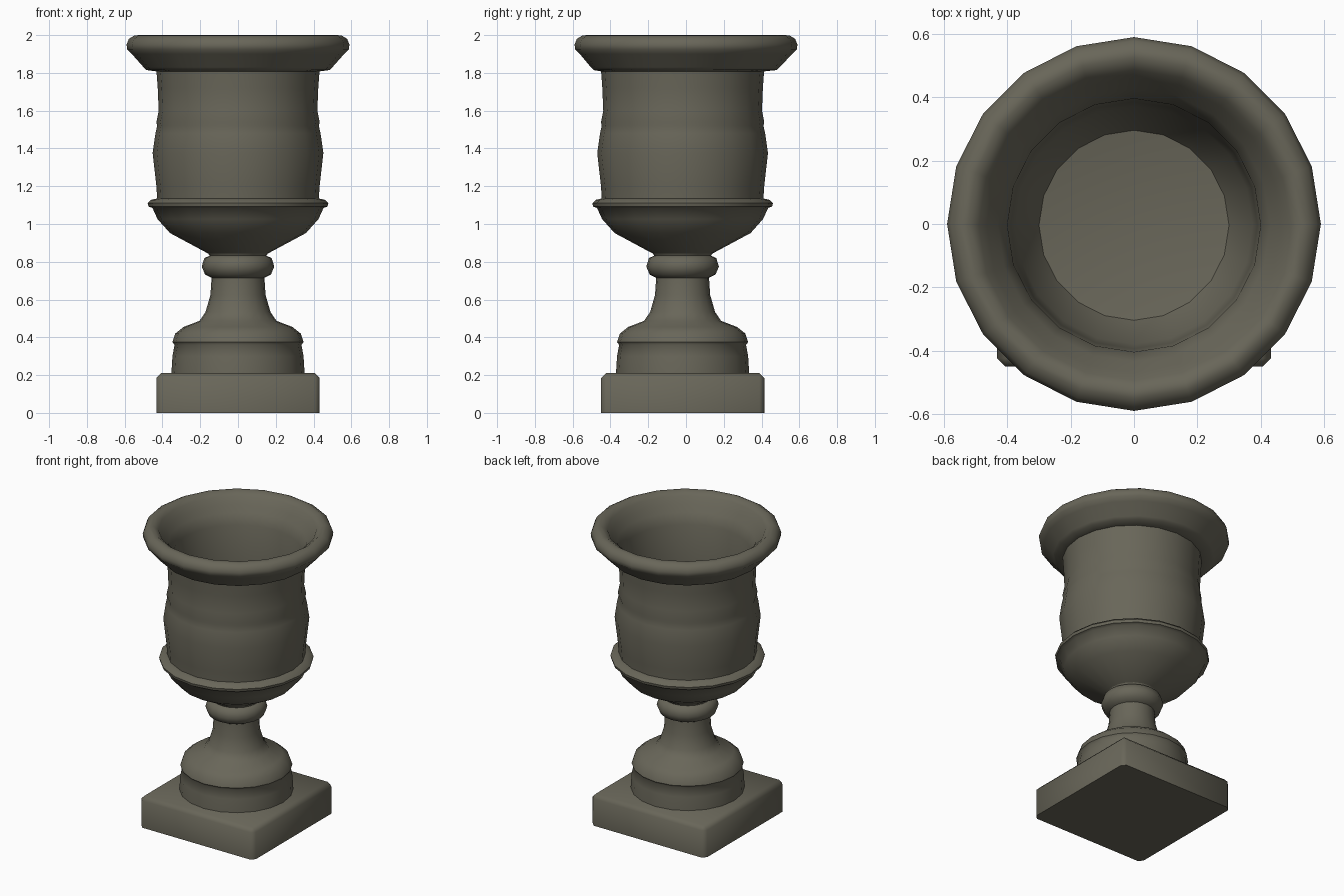
import bpy, bmesh, math

if "Cube" in bpy.data.objects:
    bpy.data.objects.remove(bpy.data.objects["Cube"])

stone = bpy.data.materials.new("weathered stone")
stone.diffuse_color = (0.14, 0.133, 0.10, 1)
stone.use_nodes = True
stone.node_tree.nodes["Principled BSDF"].inputs["Base Color"].default_value = stone.diffuse_color
SIDES = 20
BODY_Y = -0.018   # body and foot sit slightly forward of the rim


def finish(name, bm, angle):
    bmesh.ops.recalc_face_normals(bm, faces=bm.faces[:])
    mesh = bpy.data.meshes.new(name)
    bm.to_mesh(mesh)
    bm.free()
    mesh.materials.append(stone)
    ob = bpy.data.objects.new(name, mesh)
    bpy.context.collection.objects.link(ob)
    bpy.ops.object.select_all(action='DESELECT')
    ob.select_set(True)
    bpy.context.view_layer.objects.active = ob
    bpy.ops.object.shade_smooth_by_angle(angle=math.radians(angle))
    return ob


def lathe(name, profile, angle=50):
    """Turn a profile of (radius, z, y offset) around the z axis."""
    bm = bmesh.new()
    rings = []
    for r, z, oy in profile:
        if r == 0:
            rings.append([bm.verts.new((0, oy, z))] * SIDES)
        else:
            rings.append([bm.verts.new((r * math.cos(2 * math.pi * i / SIDES),
                                        oy + r * math.sin(2 * math.pi * i / SIDES), z))
                          for i in range(SIDES)])
    for a, b in zip(rings, rings[1:]):
        for i in range(SIDES):
            j = (i + 1) % SIDES
            quad = list(dict.fromkeys((a[i], a[j], b[j], b[i])))
            bm.faces.new(quad)
    return finish(name, bm, angle)


# square plinth with chamfered top and upright corners
bm = bmesh.new()
bmesh.ops.create_cube(bm, size=1)
for v in bm.verts:
    v.co = (v.co.x * 0.865, v.co.y * 0.865 + BODY_Y, (v.co.z + 0.5) * 0.21)
edges = [e for e in bm.edges if max(v.co.z for v in e.verts) > 0.1]
bmesh.ops.bevel(bm, geom=edges, offset=0.026, segments=1, affect='EDGES')
finish("plinth", bm, 50)

# foot, stem and knob
foot = [(0.353, 0.205), (0.347, 0.30), (0.336, 0.36), (0.347, 0.375), (0.332, 0.42),
        (0.288, 0.455), (0.204, 0.487), (0.172, 0.534), (0.146, 0.624), (0.14, 0.715),
        (0.175, 0.733), (0.192, 0.775), (0.178, 0.82), (0.15, 0.832), (0.162, 0.85)]
lathe("foot_and_stem", [(r, z, BODY_Y) for r, z in foot])

# bowl underside, bead and belly
body = [(0.15, 0.84), (0.17, 0.85), (0.36, 0.952), (0.426, 1.026), (0.453, 1.085),
        (0.474, 1.092), (0.478, 1.11), (0.46, 1.128), (0.428, 1.135), (0.432, 1.2),
        (0.452, 1.376), (0.437, 1.48), (0.428, 1.52), (0.432, 1.54), (0.42, 1.6),
        (0.425, 1.72), (0.432, 1.815)]
lathe("body", [(r, z, BODY_Y) for r, z in body])

# flared rim with the hollow inside
rim = [(0.432, 1.808), (0.485, 1.815), (0.50, 1.83), (0.562, 1.90), (0.587, 1.925), (0.59, 1.95),
       (0.578, 1.98), (0.55, 1.997), (0.525, 2.0), (0.49, 1.975), (0.465, 1.93),
       (0.43, 1.89), (0.40, 1.82), (0.39, 1.55), (0.375, 1.3), (0.30, 1.17), (0, 1.12)]
lathe("rim_and_hollow", [(r, z, BODY_Y if z < 1.81 and r > 0.42 else
                          (0 if r > 0.5 else -0.004)) for r, z in rim])
